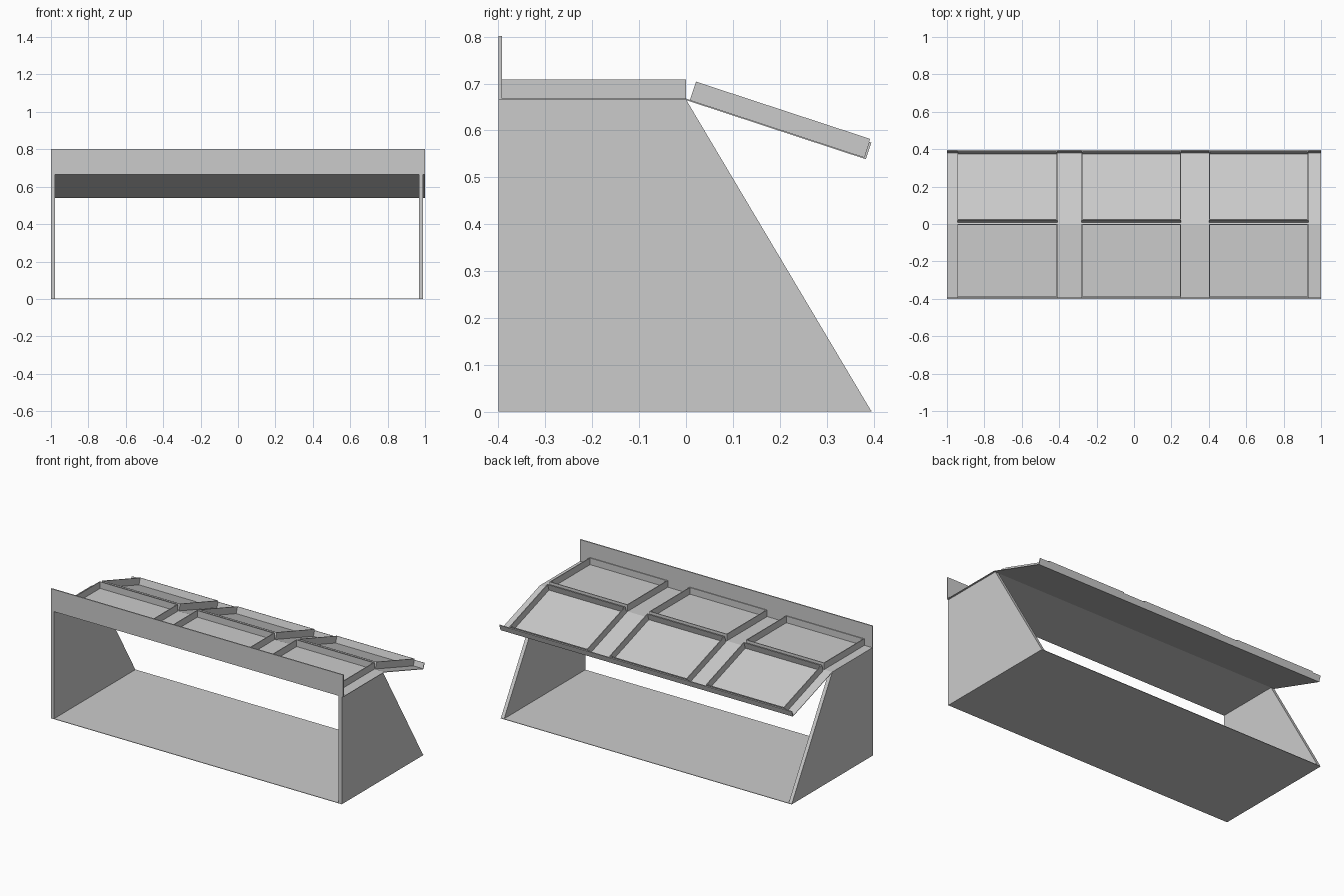
import bpy
import math
from mathutils import Matrix, Vector

cube = bpy.data.objects.get("Cube")
if cube:
    bpy.data.objects.remove(cube, do_unlink=True)

grey = bpy.data.materials.new("light_grey")
grey.use_nodes = True
colour = (0.6, 0.6, 0.6, 1)
grey.diffuse_color = colour
grey.node_tree.nodes["Principled BSDF"].inputs["Base Color"].default_value = colour

ROOF_Z = 0.668
RIB_H = 0.041
RIB_T = 0.005
FLAT = Matrix.Translation((0, 0, ROOF_Z))
SLOPE = FLAT @ Matrix.Rotation(math.radians(-18.2), 4, 'X')


def prism(name, profile, x0, x1, frame=Matrix()):
    """Extrude a (y, z) profile along x, placed in the given frame."""
    n = len(profile)
    verts = [frame @ Vector((x, y, z)) for x in (x0, x1) for y, z in profile]
    faces = [tuple(range(n))[::-1], tuple(range(n, 2 * n))]
    faces += [(i, (i + 1) % n, n + (i + 1) % n, n + i) for i in range(n)]
    mesh = bpy.data.meshes.new(name)
    mesh.from_pydata(verts, [], faces)
    mesh.materials.append(grey)
    obj = bpy.data.objects.new(name, mesh)
    bpy.context.scene.collection.objects.link(obj)
    return obj


def box(name, x, y, z, frame=Matrix()):
    profile = [(y[0], z[0]), (y[1], z[0]), (y[1], z[1]), (y[0], z[1])]
    return prism(name, profile, x[0], x[1], frame)


def rib_frame(name, x, y, frame):
    """Four thin upright ribs around a rectangular roof bay."""
    z = (0, RIB_H)
    box(name + "_right_rib", (x[0], x[0] + RIB_T), y, z, frame)
    box(name + "_left_rib", (x[1] - RIB_T, x[1]), y, z, frame)
    box(name + "_front_rib", x, (y[0], y[0] + RIB_T), z, frame)
    box(name + "_back_rib", x, (y[1] - RIB_T, y[1]), z, frame)


# Floor and the two sloping end walls
box("floor", (-1, 0.99), (-0.4, 0.396), (0, 0.003))
wall = [(-0.4, 0), (0.396, 0), (0, ROOF_Z - 0.002), (-0.4, ROOF_Z - 0.002)]
prism("right_wall", wall, -1, -0.978)
prism("left_wall", wall, 0.968, 0.99)

# Upright front sign board
box("front_board", (-1, 1), (-0.4, -0.393), (ROOF_Z, 0.802))

# Thin roof: flat part and sloping part with a lip
box("flat_roof", (-1, 1), (-0.4, 0), (-0.003, 0), FLAT)
box("sloping_roof", (-1, 1), (0, 0.405), (-0.003, 0), SLOPE)
box("roof_lip", (-1, 1), (0.4, 0.405), (0, 0.034), SLOPE)

# Three ribbed bays on each part of the roof
for i, bay in enumerate([(-0.945, -0.41), (-0.28, 0.25), (0.4, 0.933)], 1):
    rib_frame(f"flat_bay_{i}", bay, (-0.393, 0), FLAT)
    rib_frame(f"sloping_bay_{i}", bay, (0.009, 0.4), SLOPE)
